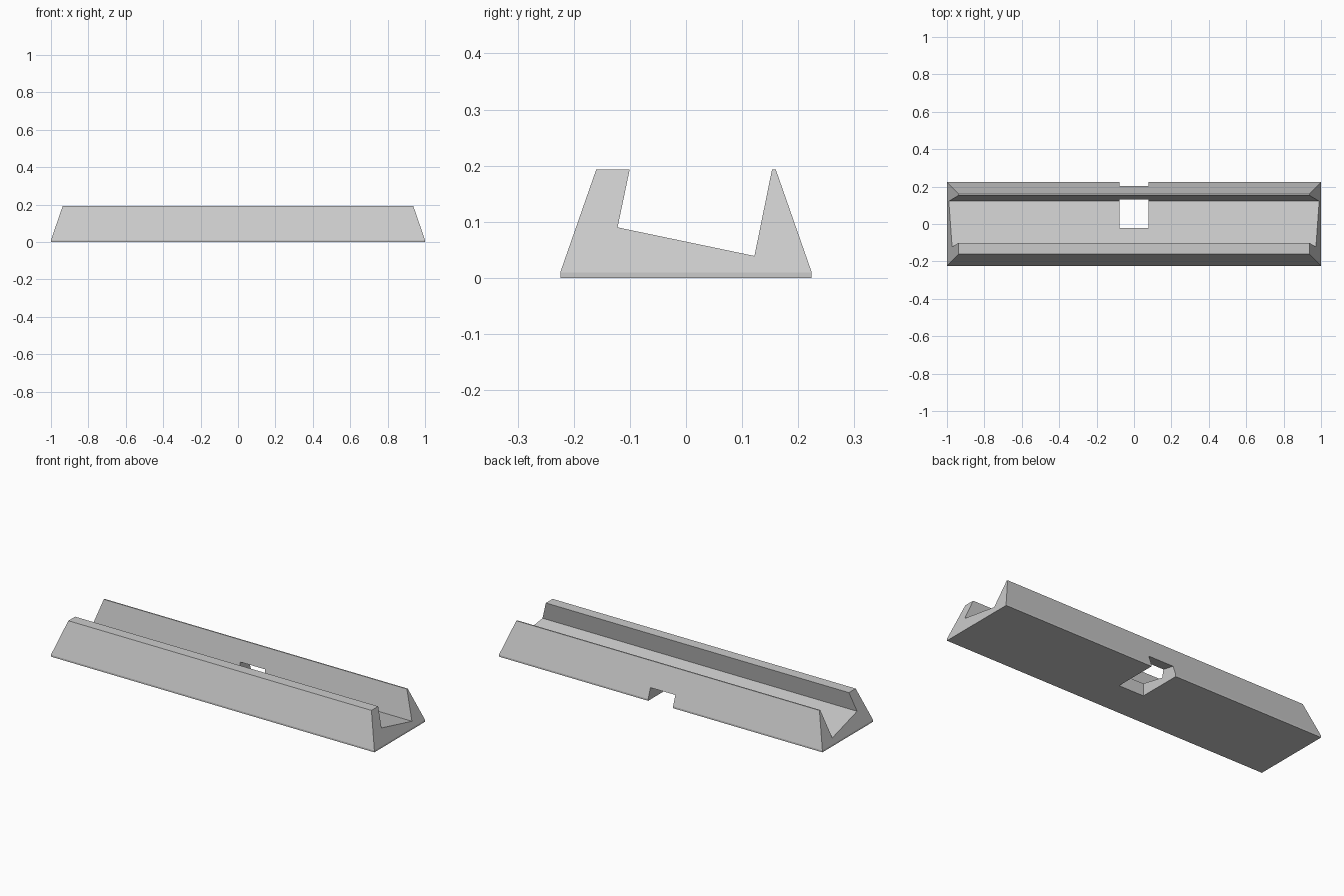
import bpy
import bmesh

default = bpy.data.objects.get("Cube")
if default:
    bpy.data.objects.remove(default, do_unlink=True)

# One flat grey for the whole stand
grey = bpy.data.materials.new("light_grey")
grey.use_nodes = True
COLOUR = (0.6, 0.6, 0.6, 1)
grey.diffuse_color = COLOUR
grey.node_tree.nodes["Principled BSDF"].inputs["Base Color"].default_value = COLOUR


def loft(name, rings):
    """Closed solid through a stack of equal-length point rings."""
    bm = bmesh.new()
    loops = [[bm.verts.new(p) for p in ring] for ring in rings]
    for low, high in zip(loops, loops[1:]):
        for i in range(len(low)):
            j = (i + 1) % len(low)
            bm.faces.new((low[i], low[j], high[j], high[i]))
    bm.faces.new(loops[0])
    bm.faces.new(loops[-1])
    bmesh.ops.recalc_face_normals(bm, faces=bm.faces)
    mesh = bpy.data.meshes.new(name)
    bm.to_mesh(mesh)
    bm.free()
    mesh.materials.append(grey)
    obj = bpy.data.objects.new(name, mesh)
    bpy.context.collection.objects.link(obj)
    return obj


def rectangle(x, y, z):
    return [(-x, -y, z), (x, -y, z), (x, y, z), (-x, y, z)]


def prism(name, half_width, profile):
    """Side profile of (y, z) points extruded along x."""
    return loft(name, [[(x, y, z) for y, z in profile]
                       for x in (-half_width, half_width)])


def carve(target, cutter):
    mod = target.modifiers.new(cutter.name, "BOOLEAN")
    mod.operation = "DIFFERENCE"
    mod.solver = "EXACT"
    mod.object = cutter
    bpy.context.view_layer.objects.active = target
    bpy.ops.object.modifier_apply(modifier=mod.name)
    bpy.data.objects.remove(cutter, do_unlink=True)


# Tapered body with a thin upright foot
stand = loft("stand_body", [rectangle(1, 0.224, 0),
                            rectangle(1, 0.224, 0.01),
                            rectangle(0.937, 0.16, 0.193)])

# Leaning groove along the full length, with walls continued above the top
carve(stand, prism("groove_cutter", 1.2, [(-0.122, 0.09), (0.122, 0.039),
                                          (0.174, 0.295), (-0.079, 0.295)]))

# Cable slot through the floor and out of the back, with a leaning roof
carve(stand, prism("cable_slot_cutter", 0.077, [(-0.021, -0.1), (0.3, -0.1),
                                                (0.3, 0.047), (-0.021, 0.112)]))
